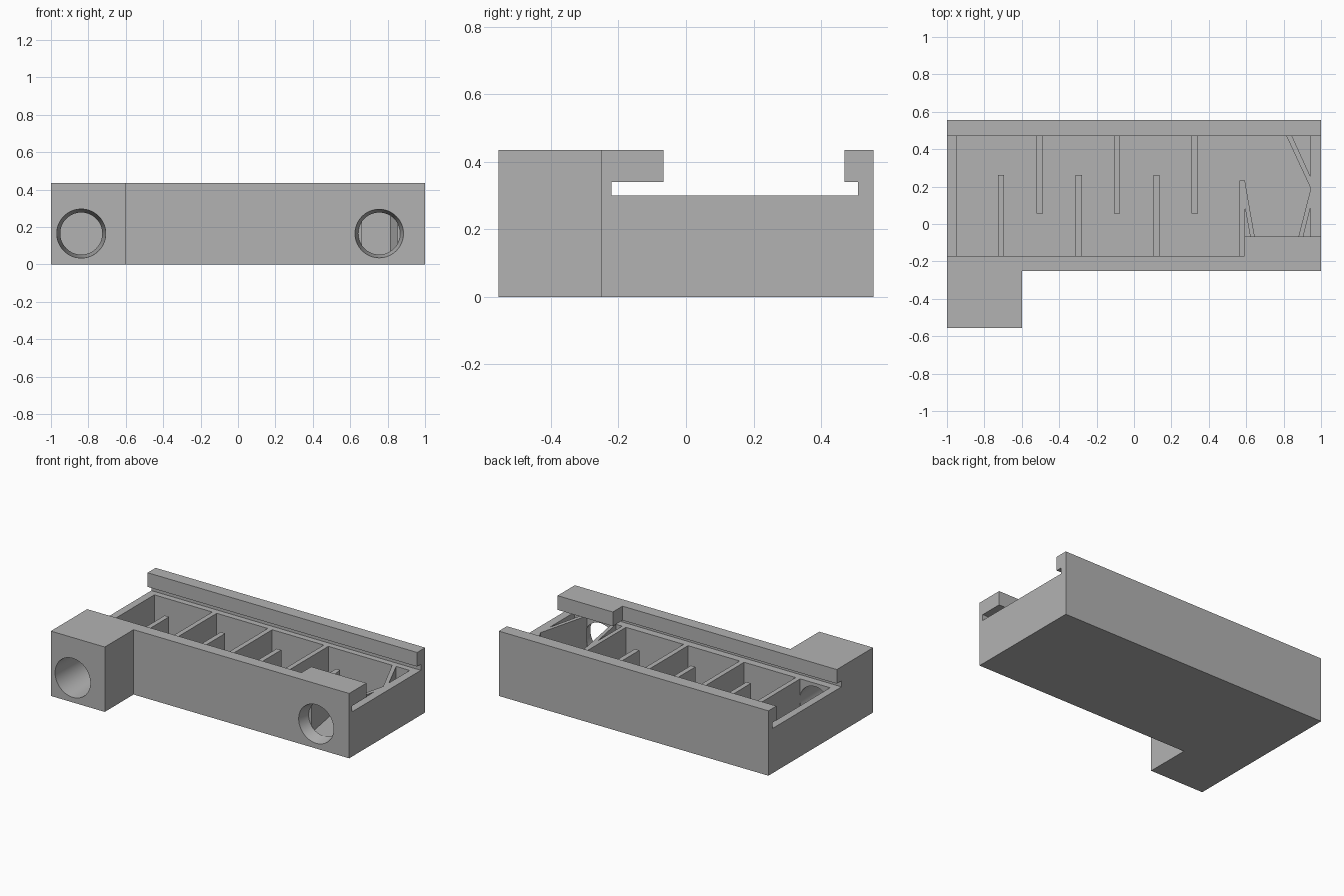
import bpy, bmesh, math
from mathutils import Matrix

if "Cube" in bpy.data.objects:
    bpy.data.objects.remove(bpy.data.objects["Cube"], do_unlink=True)

GREY = (0.45, 0.45, 0.45, 1)
mat = bpy.data.materials.new("plain grey")
mat.use_nodes = True
mat.diffuse_color = GREY
mat.node_tree.nodes["Principled BSDF"].inputs["Base Color"].default_value = GREY

FLOOR, LEDGE, SLOT_TOP, TOP = 0.05, 0.30, 0.34, 0.435
FRONT, BACK = -0.17, 0.47          # inner faces of the long walls
CAV_L, CAV_R = -0.95, 0.945        # inner faces of the end walls


def add_object(name, bm):
    bmesh.ops.recalc_face_normals(bm, faces=bm.faces)
    mesh = bpy.data.meshes.new(name)
    bm.to_mesh(mesh)
    bm.free()
    mesh.materials.append(mat)
    ob = bpy.data.objects.new(name, mesh)
    bpy.context.collection.objects.link(ob)
    return ob


def prism(name, outline, z0, z1):
    """Extrude a plan outline from z0 to z1."""
    bm = bmesh.new()
    face = bm.faces.new([bm.verts.new((x, y, z0)) for x, y in outline])
    top = bmesh.ops.extrude_face_region(bm, geom=[face])["geom"]
    verts = [v for v in top if isinstance(v, bmesh.types.BMVert)]
    bmesh.ops.translate(bm, verts=verts, vec=(0, 0, z1 - z0))
    return add_object(name, bm)


def box(name, x0, x1, y0, y1, z0, z1):
    return prism(name, [(x0, y0), (x1, y0), (x1, y1), (x0, y1)], z0, z1)


def tapered_bore(name, x, z, y0, y1, r0, r1):
    """Cone frustum along y, r0 at y0 and r1 at y1."""
    bm = bmesh.new()
    bmesh.ops.create_cone(bm, cap_ends=True, segments=64, radius1=r0, radius2=r1,
                          depth=y1 - y0,
                          matrix=Matrix.Translation((x, (y0 + y1) / 2, z))
                          @ Matrix.Rotation(-math.pi / 2, 4, "X"))
    return add_object(name, bm)


def cut(target, cutter):
    mod = target.modifiers.new("cut", "BOOLEAN")
    mod.operation = "DIFFERENCE"
    mod.solver = "EXACT"
    mod.object = cutter
    bpy.context.view_layer.objects.active = target
    bpy.ops.object.modifier_apply(modifier=mod.name)
    bpy.data.objects.remove(cutter, do_unlink=True)


# Housing with the projecting port block
housing = prism("housing", [(-1, -0.555), (-0.6, -0.555), (-0.6, -0.25),
                            (1, -0.25), (1, 0.555), (-1, 0.555)], 0, TOP)

# Lid slot, open at both ends, and the stepped opening above it
cut(housing, box("slot_cutter", -1.1, 1.1, -0.22, 0.51, LEDGE, SLOT_TOP))
cut(housing, prism("opening_cutter", [(-1.1, FRONT), (0.59, FRONT), (0.59, -0.067),
                                      (1.1, -0.067), (1.1, BACK), (-1.1, BACK)],
                   LEDGE + 0.02, TOP + 0.1))

# Main chamber
cut(housing, box("chamber_cutter", CAV_L, CAV_R, FRONT, BACK, FLOOR, LEDGE + 0.02))

# Tapered ports through the front wall
cut(housing, tapered_bore("block_port_cutter", -0.838, 0.165, -0.556, -0.16, 0.131, 0.112))
cut(housing, tapered_bore("wall_port_cutter", 0.755, 0.165, -0.251, -0.16, 0.13, 0.11))

housing.select_set(True)
bpy.context.view_layer.objects.active = housing
bpy.ops.object.shade_smooth_by_angle(angle=math.radians(30))

# Alternating baffles from the front and back walls
for i, x in enumerate((-0.728, -0.312, 0.104)):
    box(f"front_baffle_{i + 1}", x, x + 0.033, FRONT, 0.263, FLOOR, LEDGE)
for i, x in enumerate((-0.52, -0.108, 0.308)):
    box(f"back_baffle_{i + 1}", x, x + 0.033, 0.055, BACK, FLOOR, LEDGE)

# Divider and slanted guides of the inlet chamber
box("inlet_divider", 0.565, 0.593, FRONT, 0.232, FLOOR, LEDGE)
prism("inlet_guide_inner", [(0.593, 0.232), (0.593, 0.09), (0.64, FRONT), (0.663, FRONT)],
      FLOOR, LEDGE)
prism("inlet_guide_outer", [(CAV_R, 0.19), (CAV_R, 0.095), (0.88, FRONT), (0.853, FRONT)],
      FLOOR, LEDGE)
prism("corner_guide", [(CAV_R, 0.19), (CAV_R, 0.25), (0.845, BACK), (0.815, BACK)],
      FLOOR, LEDGE)
